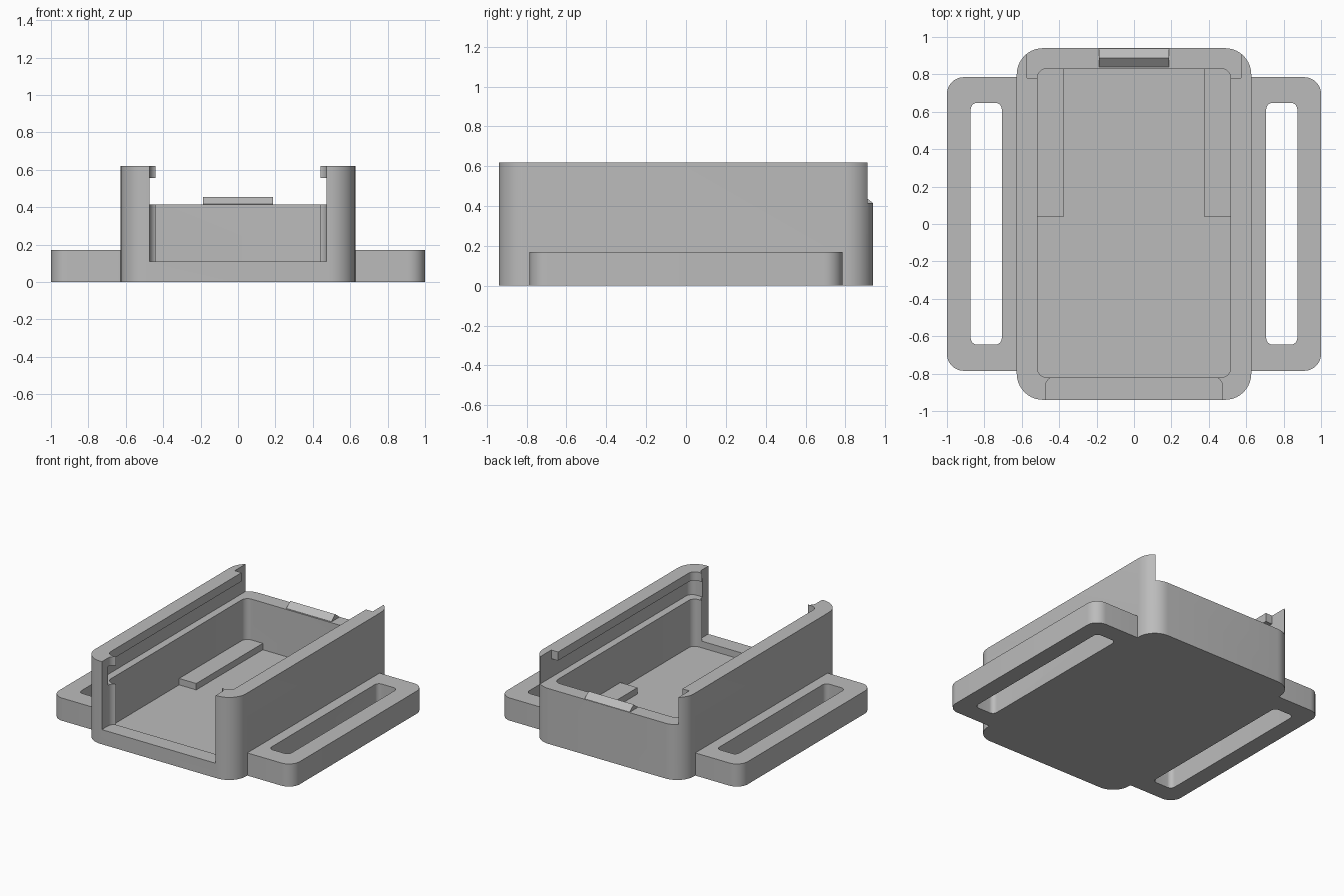
import bpy, bmesh, math

cube = bpy.data.objects.get("Cube")
if cube:
    bpy.data.objects.remove(cube, do_unlink=True)

grey = bpy.data.materials.new("plain_grey")
grey.use_nodes = True
GREY = (0.5, 0.5, 0.5, 1)
grey.diffuse_color = GREY
grey.node_tree.nodes["Principled BSDF"].inputs["Base Color"].default_value = GREY


def rounded_outline(x0, x1, y0, y1, r, steps=10):
    """Counter-clockwise rectangle with rounded corners."""
    if r == 0:
        return [(x0, y0), (x1, y0), (x1, y1), (x0, y1)]
    centres = [(x1 - r, y1 - r), (x0 + r, y1 - r), (x0 + r, y0 + r), (x1 - r, y0 + r)]
    points = []
    for quarter, (cx, cy) in enumerate(centres):
        for i in range(steps + 1):
            a = math.pi / 2 * (quarter + i / steps)
            points.append((cx + r * math.cos(a), cy + r * math.sin(a)))
    return points


def extrude(name, base, offset):
    """Closed prism from a base polygon."""
    bm = bmesh.new()
    face = bm.faces.new([bm.verts.new(p) for p in base])
    result = bmesh.ops.extrude_face_region(bm, geom=[face])
    verts = [v for v in result["geom"] if isinstance(v, bmesh.types.BMVert)]
    bmesh.ops.translate(bm, verts=verts, vec=offset)
    bmesh.ops.recalc_face_normals(bm, faces=bm.faces)
    mesh = bpy.data.meshes.new(name)
    bm.to_mesh(mesh)
    bm.free()
    mesh.materials.append(grey)
    obj = bpy.data.objects.new(name, mesh)
    bpy.context.collection.objects.link(obj)
    return obj


def slab(name, x0, x1, y0, y1, z0, z1, r=0.0):
    base = [(x, y, z0) for x, y in rounded_outline(x0, x1, y0, y1, r)]
    return extrude(name, base, (0, 0, z1 - z0))


def combine(target, tool, operation):
    """Apply a boolean, then remove the tool."""
    bpy.context.view_layer.objects.active = target
    mod = target.modifiers.new("combine", "BOOLEAN")
    mod.operation = operation
    mod.solver = "EXACT"
    mod.object = tool
    bpy.ops.object.modifier_apply(modifier=mod.name)
    bpy.data.objects.remove(tool, do_unlink=True)


# Outer case with the strap flange at its foot
case = slab("case_body", -0.627, 0.627, -0.94, 0.94, 0, 0.62, 0.14)
flange = slab("strap_flange", -1, 1, -0.785, 0.785, 0, 0.17, 0.09)
combine(case, flange, "UNION")

# Strap slots
for side in (-1, 1):
    a, b = sorted((side * 0.707, side * 0.873))
    combine(case, slab("slot_cutter", a, b, -0.645, 0.648, -0.1, 0.3, 0.035), "DIFFERENCE")

# Main cavity, front opening, lid groove and open rear end
cutters = [
    slab("cavity_cutter", -0.517, 0.517, -0.82, 0.83, 0.06, 0.8, 0.05),
    slab("opening_cutter", -0.473, 0.473, -1.2, -0.817, 0.11, 0.8, 0.05),
    slab("groove_cutter", -0.573, 0.573, -0.87, 1.2, 0.415, 0.555, 0.05),
    slab("rear_cutter", -0.573, 0.573, 0.78, 1.2, 0.415, 0.8),
]
for cutter in cutters:
    combine(case, cutter, "DIFFERENCE")

# Raised support rails on the cavity floor
for side, label in ((1, "left"), (-1, "right")):
    a, b = sorted((side * 0.375, side * 0.52))
    slab(label + "_support_rail", a, b, 0.04, 0.835, 0.05, 0.108)

# Wedge-shaped catch on the rear wall
profile = [(0.84, 0.41), (0.937, 0.41), (0.937, 0.417), (0.887, 0.455), (0.84, 0.417)]
extrude("lid_catch", [(-0.187, y, z) for y, z in profile], (0.374, 0, 0))

# Smooth the rounded corners, keep hard edges
bpy.ops.object.select_all(action="DESELECT")
case.select_set(True)
bpy.context.view_layer.objects.active = case
bpy.ops.object.shade_smooth_by_angle(angle=math.radians(30))
